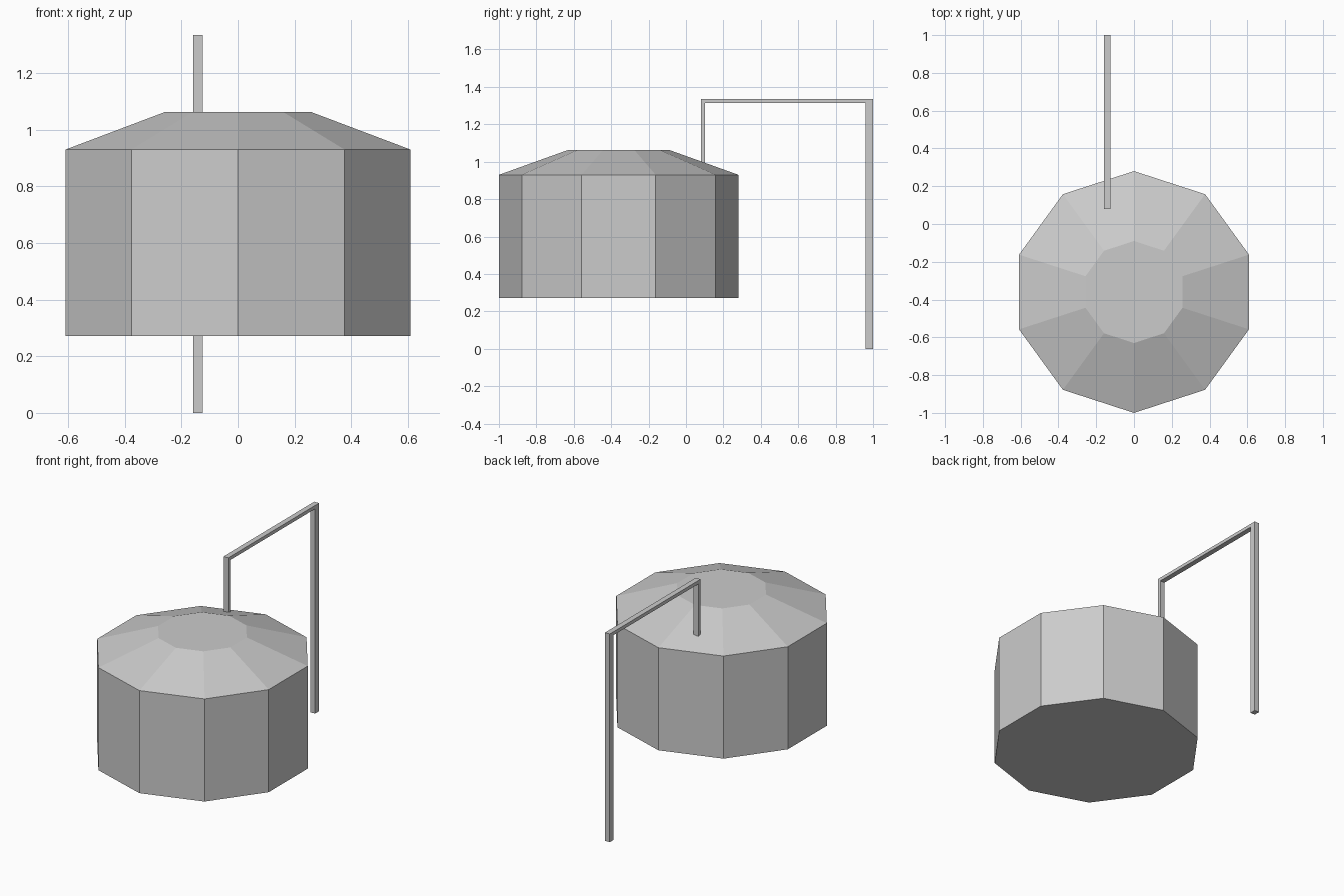
import bpy
import bmesh
import math

if "Cube" in bpy.data.objects:
    bpy.data.objects.remove(bpy.data.objects["Cube"])

grey = bpy.data.materials.new("light_grey")
grey.use_nodes = True
colour = (0.6, 0.6, 0.6, 1)
grey.diffuse_color = colour
grey.node_tree.nodes["Principled BSDF"].inputs["Base Color"].default_value = colour


def finish(name, bm):
    bmesh.ops.recalc_face_normals(bm, faces=bm.faces)
    mesh = bpy.data.meshes.new(name)
    bm.to_mesh(mesh)
    bm.free()
    mesh.materials.append(grey)
    obj = bpy.data.objects.new(name, mesh)
    bpy.context.collection.objects.link(obj)
    return obj


# Ten-sided tank: straight wall, shallow sloping roof and flat top
SIDES = 10
PROFILE = [(0.64, 0.272), (0.64, 0.93), (0.27, 1.063)]
bm = bmesh.new()
rings = []
for radius, z in PROFILE:
    ring = []
    for i in range(SIDES):
        a = math.pi / 2 + math.tau * i / SIDES
        ring.append(bm.verts.new((radius * math.cos(a), radius * math.sin(a), z)))
    rings.append(ring)
for low, high in zip(rings, rings[1:]):
    for i in range(SIDES):
        j = (i + 1) % SIDES
        bm.faces.new((low[i], low[j], high[j], high[i]))
bm.faces.new(rings[0])
bm.faces.new(rings[-1])
tank = finish("tank", bm)
tank.location.y = -0.36

# Square pipe: rises behind the tank, crosses over and drops into the roof
OUTER = [(1.0, 0), (1.0, 1.335), (0.08, 1.335), (0.08, 0.95)]
INNER = [(0.96, 0), (0.96, 1.313), (0.101, 1.313), (0.101, 0.95)]
bm = bmesh.new()
sections = []
for (yo, zo), (yi, zi) in zip(OUTER, INNER):
    corners = [(-0.159, yo, zo), (-0.125, yo, zo), (-0.125, yi, zi), (-0.159, yi, zi)]
    sections.append([bm.verts.new(c) for c in corners])
for a, b in zip(sections, sections[1:]):
    for i in range(4):
        j = (i + 1) % 4
        bm.faces.new((a[i], a[j], b[j], b[i]))
bm.faces.new(sections[0])
bm.faces.new(sections[-1])
finish("pipe", bm)
